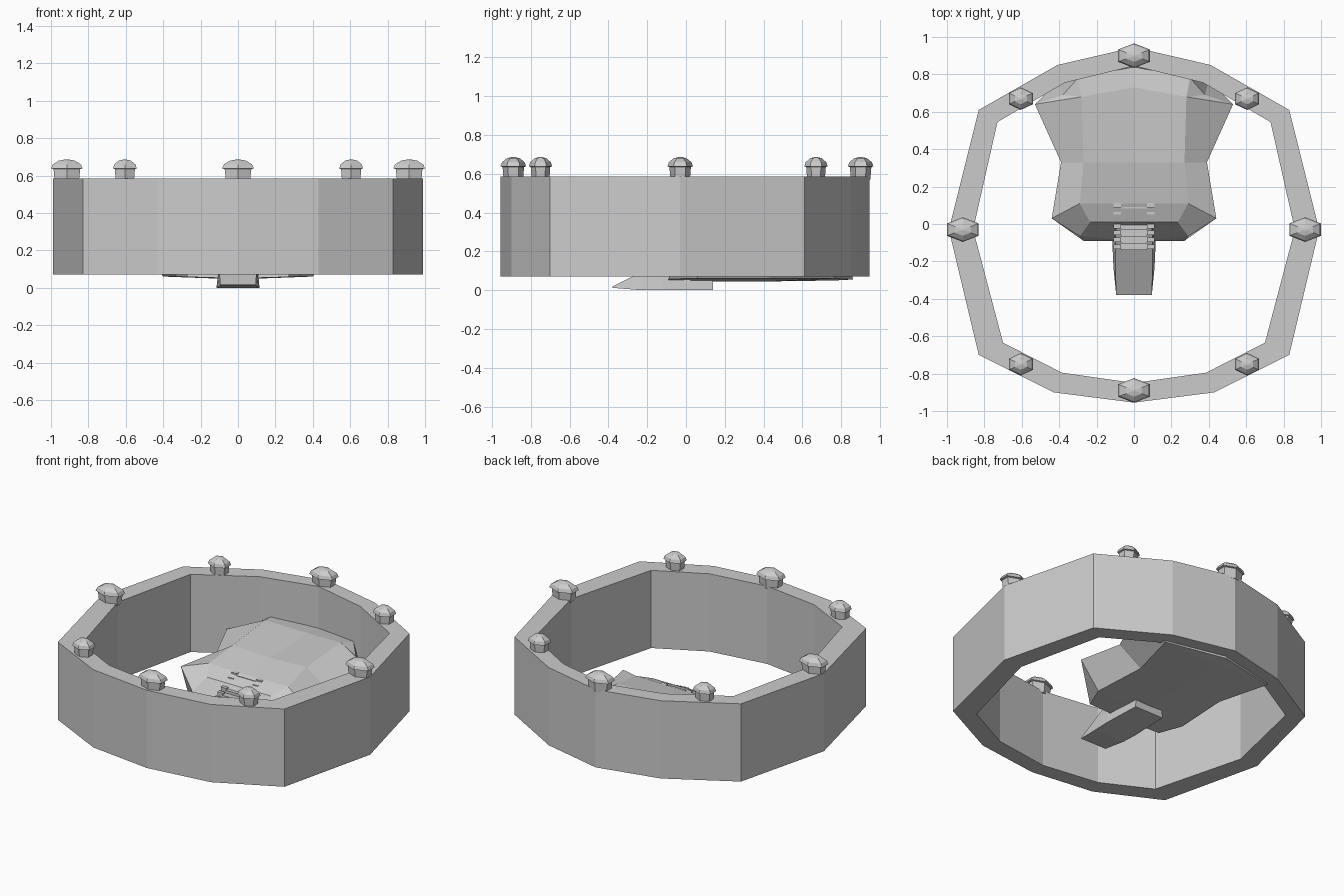
import bpy, bmesh
from math import sin, cos, pi

if "Cube" in bpy.data.objects:
    bpy.data.objects.remove(bpy.data.objects["Cube"])


def make(name, verts, faces):
    me = bpy.data.meshes.new(name)
    me.from_pydata(verts, [], faces)
    bm = bmesh.new()
    bm.from_mesh(me)
    bmesh.ops.remove_doubles(bm, verts=bm.verts, dist=0.0005)
    bmesh.ops.recalc_face_normals(bm, faces=bm.faces)
    bm.to_mesh(me)
    bm.free()
    ob = bpy.data.objects.new(name, me)
    bpy.context.collection.objects.link(ob)
    return ob


def loft(name, loops, closed=False):
    """Skin equal-length loops; cap both ends, or join last to first."""
    n = len(loops[0])
    verts = [p for l in loops for p in l]
    faces = []
    m = len(loops)
    for k in range(m if closed else m - 1):
        a, b = k * n, ((k + 1) % m) * n
        faces += [(a + i, a + (i + 1) % n, b + (i + 1) % n, b + i) for i in range(n)]
    if not closed:
        faces += [tuple(range(n)), tuple(range((m - 1) * n, m * n))]
    return make(name, verts, faces)


def mirrored(half):
    """Half outline starting and ending on x = 0 -> full outline."""
    return half + [(-x, y) for x, y in half[-2:0:-1]]


# Faceted ring wall
outer = mirrored([(0, -.955), (.43, -.90), (.83, -.70), (.99, -.03), (.83, .61), (.41, .85), (0, .945)])
inner = mirrored([(0, -.85), (.385, -.795), (.70, -.635), (.86, -.03), (.73, .545), (.37, .755), (0, .845)])
loft("ring_wall", [[(x, y, z) for x, y in o]
                   for o, z in ((outer, .07), (outer, .585), (inner, .585), (inner, .07))], True)

# Hexagonal mushroom studs around the rim
studs = [(0, .90, 1), (0, -.89, 1), (.915, -.03, 1), (-.915, -.03, 1)]
studs += [(sx * .605, y, 0) for sx in (1, -1) for y in (.67, -.75)]
for i, (cx, cy, big) in enumerate(studs):
    rx, ry = (.098, .066) if big else (.074, .06)
    prof = [(.76, .57), (.84, .635), (1, .638), (.88, .66), (.5, .68), (.1, .686)]
    loft(f"stud_{i}", [[(cx + rx * s * cos(pi / 6 + k * pi / 3), cy + ry * s * sin(pi / 6 + k * pi / 3), z)
                        for k in range(6)] for s, z in prof])

# Flared body: rows run from underside centre, over the rim, to the top centre line
rows = [
    [(0, -.09, .05), (.27, -.09, .058), (.29, -.065, .16), (.235, .01, .24), (0, .01, .24)],
    [(0, .06, .045), (.33, .06, .06), (.44, .03, .25), (.29, .11, .28), (0, .11, .275)],
    [(0, .43, .045), (.31, .43, .06), (.39, .33, .24), (.27, .33, .32), (0, .33, .31)],
    [(0, .77, .05), (.40, .77, .06), (.53, .64, .24), (.28, .68, .35), (0, .73, .32)],
]
verts, faces = [], []
for s in (1, -1):
    b = len(verts)
    verts += [(s * x, y, z) for r in rows for x, y, z in r]
    faces += [(b + r * 5 + c, b + r * 5 + c + 1, b + r * 5 + c + 6, b + r * 5 + c + 5)
              for r in range(3) for c in range(4)]
    # front wall and back ledge
    faces += [(b, b + 1, b + 2), (b, b + 2, b + 3, b + 4)]
    e = len(verts)
    verts += [(0, .86, .055), (0, .84, .31), (s * .30, .78, .33), (s * .38, .69, .29)]
    faces += [(b + 15, b + 16, e), (b + 19, b + 18, e + 2, e + 1), (b + 18, b + 17, e + 3),
              (b + 18, e + 3, e + 2), (e + 3, b + 17, b + 16), (e + 2, e + 3, b + 16),
              (e, e + 1, e + 2, b + 16)]
make("body", verts, faces)

# Sloping ramp at the front
def top(y):
    return .018 + .5 * (y + .38)

sections = [(-.38, .095, .095, .012), (-.23, .11, .10, 0), (-.12, .115, .10, 0), (.14, .105, .09, 0)]
loft("ramp", [[(-wb, y, zb), (wb, y, zb), (wt, y, top(y)), (-wt, y, top(y))]
              for y, wb, wt, zb in sections])

# Steps and toothed rails on the upper half of the ramp
def block(name, x0, x1, y0, y1, z0, z1):
    loft(name, [[(x0, y0, z), (x1, y0, z), (x1, y1, z), (x0, y1, z)] for z in (z0, z1)])

for i in range(7):
    y = -.14 + i * .037
    block(f"step_{i}", -.07, .07, y, y + .037, top(y) - .05, top(y) + .019)
    for s in (1, -1):
        x0, x1 = sorted((s * .07, s * .11))
        block(f"tooth_{i}_{s}", x0, x1, y + .006, y + .03, top(y) - .05, top(y) + .028)
